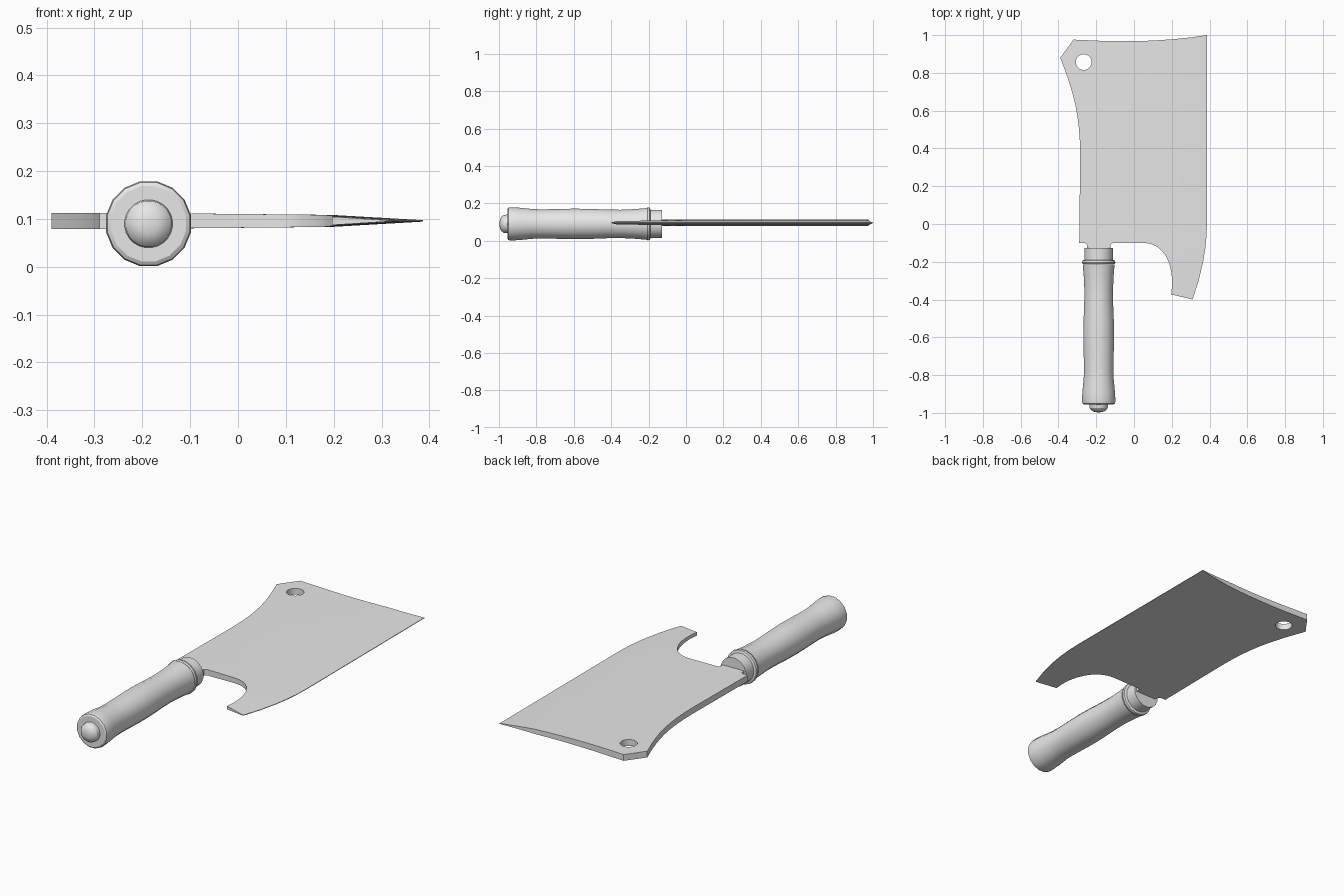
import bpy, bmesh, math
from mathutils import Vector, Matrix
from mathutils.geometry import interpolate_bezier

cube = bpy.data.objects.get("Cube")
if cube:
    bpy.data.objects.remove(cube)

GREY = (0.8, 0.8, 0.8, 1)
mat = bpy.data.materials.new("plain grey")
mat.use_nodes = True
mat.diffuse_color = GREY
mat.node_tree.nodes["Principled BSDF"].inputs["Base Color"].default_value = GREY


def finish(bm, name):
    bmesh.ops.recalc_face_normals(bm, faces=bm.faces[:])
    mesh = bpy.data.meshes.new(name)
    bm.to_mesh(mesh)
    bm.free()
    mesh.materials.append(mat)
    ob = bpy.data.objects.new(name, mesh)
    bpy.context.collection.objects.link(ob)
    bpy.ops.object.select_all(action='DESELECT')
    ob.select_set(True)
    bpy.context.view_layer.objects.active = ob
    bpy.ops.object.shade_smooth_by_angle(angle=math.radians(30))
    return ob


def curve(a, b, c, d, n=10):
    pts = interpolate_bezier(*[Vector((*p, 0)) for p in (a, b, c, d)], n)
    return [(p.x, p.y) for p in pts]


def edge_x(y):
    """Cutting edge: straight, then sweeping back at the toe."""
    return 0.387 - 0.077 * (max(0, 0.02 - y) / 0.42) ** 2


def half_thickness(x, y):
    d = max(0, edge_x(y) - x)
    if d < 0.19:
        return 0.0015 + 0.011 * d / 0.19
    return min(0.0165, 0.0125 + 0.004 * (d - 0.19) / 0.4)


# Blade outline: back, neck, notch, cutting edge, far end
outline = [(-0.32, 0.976)]
outline += curve((-0.39, 0.88), (-0.33, 0.72), (-0.285, 0.6), (-0.285, 0.36))
outline += [(-0.29, -0.10), (-0.262, -0.10), (-0.25, -0.108), (-0.247, -0.16),
            (-0.127, -0.16), (-0.124, -0.108), (-0.112, -0.10)]
outline += curve((0.05, -0.10), (0.16, -0.10), (0.22, -0.22), (0.197, -0.372), 12)
outline += [(edge_x(y), y) for y in (-0.40, -0.3, -0.2, -0.13, -0.06, 0.02)]
outline += curve((0.387, 1.0), (0.2, 0.97), (0.0, 0.964), (-0.16, 0.969), 8)

hole = []
for i in range(20):
    a = math.tau * i / 20
    hole.append((-0.266 + 0.042 * math.cos(a), 0.857 + 0.042 * math.sin(a)))

bm = bmesh.new()
for loop in (outline, hole):
    vs = [bm.verts.new((x, y, 0)) for x, y in loop]
    for i, v in enumerate(vs):
        bm.edges.new((v, vs[i - 1]))
bmesh.ops.triangle_fill(bm, edges=bm.edges[:], use_beauty=True, use_dissolve=False)

# Extra cuts let the sheet taper towards the edge
cuts = [((x, 0, 0), (1, 0, 0)) for x in (-0.2, 0.197, 0.3)]
cuts += [((0, y, 0), (0, 1, 0)) for y in (-0.3, -0.2, -0.06, 0.02, 0.5)]
for co, no in cuts:
    bmesh.ops.bisect_plane(bm, geom=bm.verts[:] + bm.edges[:] + bm.faces[:],
                           plane_co=co, plane_no=no, dist=1e-5)

lower = bm.verts[:]
ext = bmesh.ops.extrude_face_region(bm, geom=bm.faces[:], use_keep_orig=True)
upper = [g for g in ext["geom"] if isinstance(g, bmesh.types.BMVert)]
for verts, side in ((lower, -1), (upper, 1)):
    for v in verts:
        v.co.z = 0.096 + side * half_thickness(v.co.x, v.co.y)
finish(bm, "blade")


def turned(name, profile, sides=16):
    """Revolve (radius, y) points about the handle axis."""
    bm = bmesh.new()
    rot = Matrix.Rotation(math.pi / sides, 3, 'Y')
    vs = [bm.verts.new(rot @ Vector((r, y, 0))) for r, y in profile]
    es = [bm.edges.new(p) for p in zip(vs, vs[1:])]
    bmesh.ops.spin(bm, geom=vs + es, cent=(0, 0, 0), axis=(0, 1, 0),
                   angle=math.tau, steps=sides)
    bmesh.ops.remove_doubles(bm, verts=bm.verts[:], dist=1e-4)
    bmesh.ops.translate(bm, verts=bm.verts[:], vec=(-0.187, 0, 0.09))
    return finish(bm, name)


# Handle parts
turned("grip", [(0, -0.955), (0.08, -0.955), (0.088, -0.95), (0.0905, -0.935),
                (0.088, -0.89), (0.081, -0.82), (0.079, -0.77), (0.081, -0.69),
                (0.083, -0.6), (0.082, -0.52), (0.078, -0.42), (0.077, -0.35),
                (0.081, -0.27), (0.086, -0.215), (0, -0.215)])
turned("collar_ring", [(0, -0.213), (0.086, -0.213), (0.09, -0.205),
                       (0.088, -0.194), (0.08, -0.19), (0, -0.19)])
turned("collar", [(0, -0.2), (0.076, -0.2), (0.076, -0.128), (0, -0.128)])
turned("end_button", [(0, -0.998), (0.022, -0.995), (0.038, -0.988),
                      (0.048, -0.975), (0.051, -0.95), (0, -0.95)], 24)
